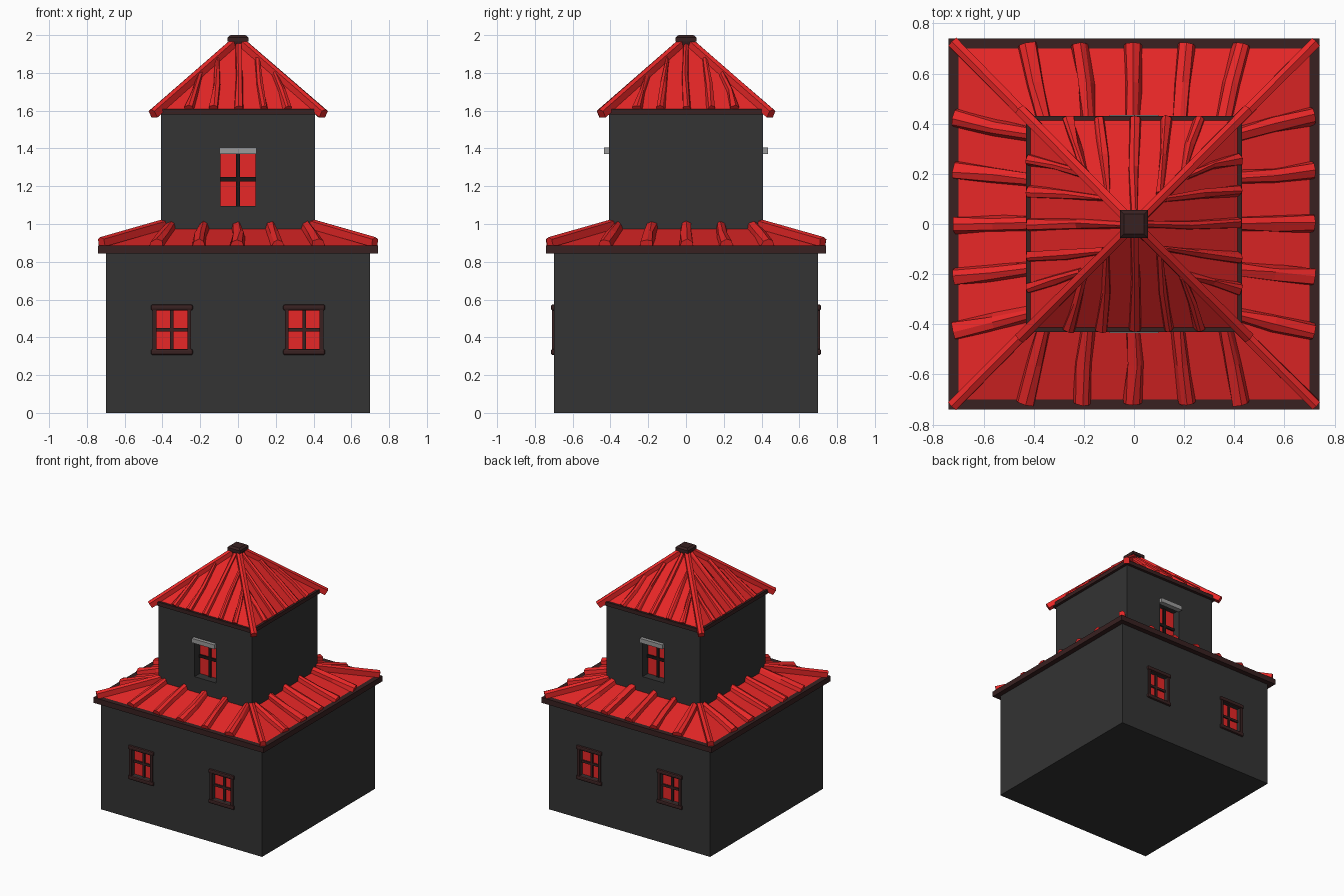
import bpy, bmesh, math, random
from mathutils import Matrix, Vector

random.seed(4)
if "Cube" in bpy.data.objects:
    bpy.data.objects.remove(bpy.data.objects["Cube"], do_unlink=True)


def material(name, rgb):
    m = bpy.data.materials.new(name)
    m.use_nodes = True
    m.diffuse_color = (*rgb, 1)
    m.node_tree.nodes["Principled BSDF"].inputs["Base Color"].default_value = (*rgb, 1)
    return m


WALL = material("charcoal wall", (0.033, 0.033, 0.033))
RED = material("red", (0.8, 0.02, 0.02))
WOOD = material("dark wood", (0.04, 0.015, 0.015))
STONE = material("grey stone", (0.33, 0.33, 0.33))
BLACK = material("black bars", (0.012, 0.008, 0.008))


def finish(name, bm, mat):
    bmesh.ops.recalc_face_normals(bm, faces=bm.faces)
    mesh = bpy.data.meshes.new(name)
    bm.to_mesh(mesh)
    bm.free()
    obj = bpy.data.objects.new(name, mesh)
    bpy.context.collection.objects.link(obj)
    if mat:
        mesh.materials.append(mat)
    return obj


def box(name, centre, size, mat, bevel=0):
    bm = bmesh.new()
    bmesh.ops.create_cube(bm, size=1, matrix=Matrix.Translation(centre) @ Matrix.Diagonal((*size, 1)))
    obj = finish(name, bm, mat)
    if bevel:
        mod = obj.modifiers.new("Bevel", "BEVEL")
        mod.width, mod.segments = bevel, 2
    return obj


def frustum(name, half0, half1, z0, z1, mat):
    """Square block tapering from half0 at z0 to half1 at z1."""
    bm = bmesh.new()
    r = math.sqrt(2)
    place = Matrix.Translation((0, 0, (z0 + z1) / 2)) @ Matrix.Rotation(math.pi / 4, 4, "Z")
    bmesh.ops.create_cone(bm, cap_ends=True, segments=4, radius1=half0 * r, radius2=half1 * r,
                          depth=z1 - z0, matrix=place)
    return finish(name, bm, mat)


def beam(bm, start, end, profile, half0, half1, high, rings, jitter):
    """Sweep a profile from start to end, rough-hewn by jitter."""
    start, end = Vector(start), Vector(end)
    along = (end - start).normalized()
    side = along.cross(Vector((0, 0, 1))).normalized()
    up = side.cross(along)
    loops = []
    for i in range(rings):
        t = i / (rings - 1)
        half = half0 + (half1 - half0) * t
        centre = start.lerp(end, t) + side * random.uniform(-jitter, jitter)
        loops.append([bm.verts.new(centre + side * (u * half + random.uniform(-jitter, jitter))
                                   + up * (v * high + random.uniform(-jitter, jitter) * 0.6))
                      for u, v in profile])
    n = len(profile)
    for a, b in zip(loops, loops[1:]):
        for k in range(n):
            bm.faces.new((a[k], a[(k + 1) % n], b[(k + 1) % n], b[k]))
    bm.faces.new(loops[0])
    bm.faces.new(loops[-1])


RIB = [(-1, -0.5), (-0.75, 0.6), (0.05, 1), (0.75, 0.65), (1, -0.5)]
HIP = [(-1, -1), (-1, 0.6), (0, 1), (1, 0.6), (1, -1)]


def ridged_roof(name, ribs, half0, half1, high, hip):
    """Ribs on four slopes plus four corner beams; ribs hold start and end points."""
    bm = bmesh.new()
    for quarter in range(4):
        turn = Matrix.Rotation(quarter * math.pi / 2, 3, "Z")
        for start, end in ribs:
            beam(bm, turn @ Vector(start), turn @ Vector(end), RIB, half0, half1, high, 3, 0.006)
    finish(name + "_ribs", bm, RED)
    bm = bmesh.new()
    for quarter in range(4):
        turn = Matrix.Rotation(quarter * math.pi / 2, 3, "Z")
        beam(bm, turn @ Vector(hip[0]), turn @ Vector(hip[1]), HIP, 0.022, 0.02, 0.025, 2, 0.002)
    finish(name + "_corner_beams", bm, RED)


def cut(obj, cutters):
    """Carve window recesses out of a wall block."""
    for c in cutters:
        mod = obj.modifiers.new("Recess", "BOOLEAN")
        mod.operation, mod.object, mod.solver = "DIFFERENCE", c, "EXACT"
    bpy.context.view_layer.objects.active = obj
    for mod in list(obj.modifiers):
        bpy.ops.object.modifier_apply(modifier=mod.name)
    for c in cutters:
        bpy.data.objects.remove(c, do_unlink=True)


def window(name, x, z, w, h, wall_y, depth, s, bar, bar_mat):
    """Red pane and cross bars at the back of a recess; returns the cutter."""
    back = s * (wall_y - depth)
    box(name + "_pane", (x, back, z), (w, 0.008, h), RED)
    box(name + "_upright_bar", (x, back + s * 0.008, z), (bar, 0.014, h), bar_mat)
    box(name + "_cross_bar", (x, back + s * 0.008, z), (w, 0.014, bar), bar_mat)
    cutter = box(name + "_cutter", (x, s * wall_y, z), (w, depth * 2, h), None)
    cutter.hide_render = True
    return cutter


# Wall blocks
lower_wall = frustum("lower_wall", 0.70, 0.70, 0, 0.86, WALL)
upper_wall = frustum("upper_wall", 0.408, 0.408, 0.89, 1.595, WALL)

# Windows on the front and back
lower_cuts, upper_cuts = [], []
for label, s in (("front", -1), ("back", 1)):
    for tag, x in (("right", -0.35), ("left", 0.35)):
        name = f"{label}_{tag}_window"
        lower_cuts.append(window(name, x, 0.44, 0.17, 0.21, 0.70, 0.04, s, 0.018, WOOD))
        for part, z in (("sill", 0.322), ("head", 0.558)):
            box(f"{name}_{part}", (x, s * 0.70, z), (0.222, 0.03, 0.032), WOOD, 0.01)
        for part, dx in (("post_a", -0.092), ("post_b", 0.092)):
            box(f"{name}_{part}", (x + dx, s * 0.70, 0.44), (0.02, 0.018, 0.22), WOOD)
    upper_cuts.append(window(label + "_upper_window", 0, 1.237, 0.185, 0.285, 0.408, 0.07, s, 0.022, BLACK))
    box(label + "_lintel", (0, s * 0.415, 1.388), (0.196, 0.04, 0.034), STONE)
cut(lower_wall, lower_cuts)
cut(upper_wall, upper_cuts)

# Lower skirt roof
frustum("lower_eave", 0.74, 0.74, 0.843, 0.885, WOOD)
frustum("lower_roof", 0.70, 0.40, 0.885, 0.977, RED)
lower_ribs = [((x * 1.07, -0.715, 0.89), (x * 0.89, -0.40, 0.985)) for x in (-0.4, -0.2, 0, 0.2, 0.4)]
ridged_roof("lower_roof", lower_ribs, 0.037, 0.028, 0.03,
            ((0.724, 0.724, 0.905), (0.395, 0.395, 1.0)))

# Upper pyramid roof
frustum("upper_eave", 0.43, 0.43, 1.58, 1.61, WOOD)
frustum("upper_roof", 0.412, 0.02, 1.61, 1.955, RED)
upper_ribs = []
for x in (-0.26, -0.135, 0, 0.135, 0.26):
    tip = abs(x) * 0.72 + 0.02
    upper_ribs.append(((x, -0.418, 1.61), (x * 0.76, -tip, 1.61 + (0.412 - tip) * 0.88)))
ridged_roof("upper_roof", upper_ribs, 0.024, 0.014, 0.022,
            ((0.452, 0.452, 1.585), (0.03, 0.03, 1.953)))

# Finial cap
frustum("cap_neck", 0.04, 0.05, 1.93, 1.965, WOOD)
frustum("cap_block", 0.055, 0.055, 1.965, 1.988, WOOD)
frustum("cap_top", 0.055, 0.04, 1.988, 2.0, WOOD)
